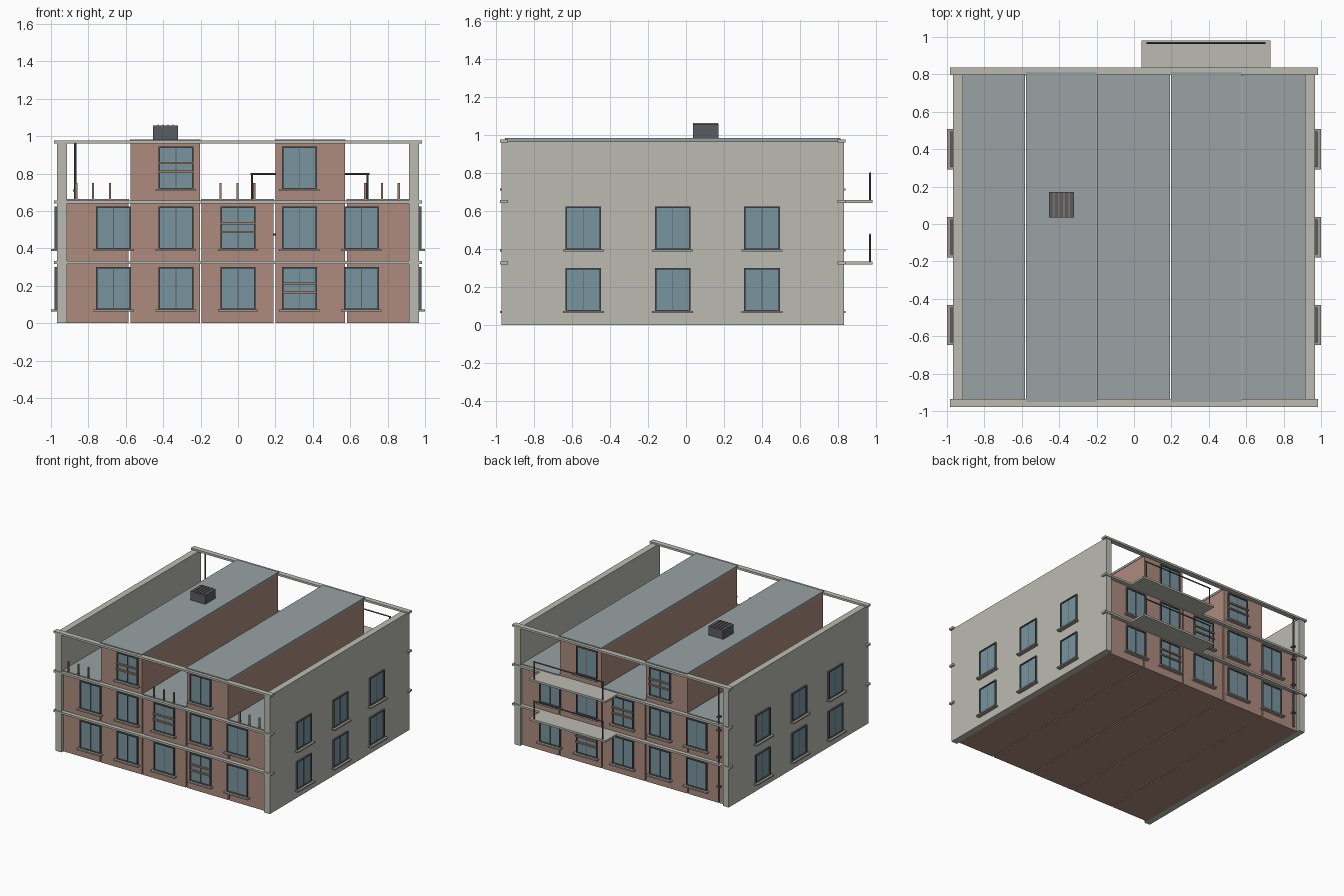
import bpy, bmesh, math
from mathutils import Matrix, Vector

if "Cube" in bpy.data.objects:
    bpy.data.objects.remove(bpy.data.objects["Cube"])

CY = -0.07          # building's own centre line in y
HALF = 0.875        # brick half depth

def material(name, rgb):
    m = bpy.data.materials.new(name)
    m.diffuse_color = (*rgb, 1)
    m.use_nodes = True
    m.node_tree.nodes["Principled BSDF"].inputs["Base Color"].default_value = m.diffuse_color
    return m

STONE = material("stone", (0.50, 0.50, 0.45))
BRICK = material("brick", (0.42, 0.26, 0.21))
SLATE = material("slate", (0.32, 0.36, 0.37))
GLASS = material("glass", (0.19, 0.30, 0.35))
DARK = material("dark_metal", (0.10, 0.11, 0.12))
SILL = material("sill_stone", (0.36, 0.34, 0.30))
WOOD = material("wood", (0.36, 0.23, 0.15))

def boxes(name, mat, items, matrix=Matrix()):
    """One object from boxes given as (x0, x1, y0, y1, z0, z1)."""
    bm = bmesh.new()
    for x0, x1, y0, y1, z0, z1 in items:
        m = Matrix.Translation(((x0 + x1) / 2, (y0 + y1) / 2, (z0 + z1) / 2))
        m = m @ Matrix.Diagonal((x1 - x0, y1 - y0, z1 - z0, 1))
        bmesh.ops.create_cube(bm, size=1, matrix=matrix @ m)
    return finish(name, mat, bm)

def finish(name, mat, bm):
    me = bpy.data.meshes.new(name)
    bm.to_mesh(me)
    bm.free()
    me.materials.append(mat)
    ob = bpy.data.objects.new(name, me)
    bpy.context.collection.objects.link(ob)
    return ob

def rods(name, mat, items, sides=8):
    """One object from rods given as (start, end, radius)."""
    bm = bmesh.new()
    for a, b, r in items:
        a, b = Vector(a), Vector(b)
        rot = (b - a).to_track_quat('Z', 'Y').to_matrix().to_4x4()
        bmesh.ops.create_cone(bm, cap_ends=True, segments=sides, radius1=r, radius2=r,
                              depth=(b - a).length,
                              matrix=Matrix.Translation((a + b) / 2) @ rot)
    return finish(name, mat, bm)

def window(tag, matrix, bars=False):
    """Window facing -y: wall plane at y = 0, bottom of opening at z = 0."""
    w, h, t = 0.094, 0.23, 0.008
    boxes("glass_" + tag, GLASS, [(-w + t, w - t, -0.004, 0.01, t, h - t)], matrix)
    boxes("frame_" + tag, DARK, [
        (-w, -w + t, -0.013, 0.01, 0, h), (w - t, w, -0.013, 0.01, 0, h),
        (-w + t, w - t, -0.013, 0.01, h - t, h), (-w + t, w - t, -0.013, 0.01, 0, t),
        (-0.002, 0.002, -0.007, 0.0, t, h - t)], matrix)
    boxes("sill_" + tag, SILL, [(-0.108, 0.108, -0.033, 0.01, -0.008, 0.003)], matrix)
    if bars:
        boxes("guard_bars_" + tag, WOOD, [
            (-w, w, -0.024, -0.012, z - 0.006, z + 0.006) for z in (0.095, 0.142)], matrix)

# side walls
for side, s in (("left", -1), ("right", 1)):
    x0, x1 = sorted((s * 0.915, s * 0.967))
    boxes("side_wall_" + side, STONE, [(x0, x1, CY - 0.90, CY + 0.90, 0, 0.965)])

# brick bays with narrow gaps between them, each with a slate roof slab
edges = [-0.915, -0.58, -0.199, 0.195, 0.578, 0.915]
for i in range(5):
    x0, x1 = edges[i] + (0.005 if i else 0), edges[i + 1] - (0.005 if i < 4 else 0)
    top = 0.965 if i in (1, 3) else 0.645
    boxes(f"brick_bay_{i+1}", BRICK, [(x0, x1, CY - HALF, CY + HALF, 0, top)])
    boxes(f"roof_slab_{i+1}", SLATE,
          [(x0 - 0.003, x1 + 0.003, CY - 0.883, CY + 0.883, top, top + 0.018)])

# horizontal stone bands, front and back
for n, z in enumerate((0.325, 0.648, 0.968)):
    for side, y in (("front", CY - 0.887), ("back", CY + 0.887)):
        boxes(f"band_{side}_{n+1}", STONE,
              [(-0.983, 0.983, y - 0.021, y + 0.021, z - 0.008, z + 0.008)])

# front and back windows
cols = (-0.665, -0.332, 0.0, 0.328, 0.66)
rows = (0.07, 0.393, 0.715)
barred = {(3, 0), (2, 1), (1, 2)}
for r, z in enumerate(rows):
    for c, x in enumerate(cols):
        if r == 2 and c not in (1, 3):
            continue
        tag = f"{r+1}_{c+1}"
        window("front_" + tag, Matrix.Translation((x, CY - HALF, z)), (c, r) in barred)
        window("back_" + tag, Matrix.Translation((x, CY + HALF, z))
               @ Matrix.Rotation(math.pi, 4, 'Z'), (c, r) in barred)

# side windows
for r, z in enumerate(rows[:2]):
    for c, dy in enumerate((-0.47, 0, 0.47)):
        for side, s in (("left", -1), ("right", 1)):
            window(f"{side}_{r+1}_{c+1}", Matrix.Translation((s * 0.967, CY + dy, z))
                   @ Matrix.Rotation(s * math.pi / 2, 4, 'Z'))

# short terrace posts along the front
posts = [x for c in (-0.775, -0.003, 0.77) for x in (c - 0.09, c, c + 0.09)]
boxes("terrace_posts", WOOD,
      [(x - 0.006, x + 0.006, -0.956, -0.944, 0.65, 0.75) for x in posts])

# rear balconies with simple rails
for n, z in enumerate((0.325, 0.648)):
    boxes(f"balcony_slab_{n+1}", STONE, [(0.04, 0.73, 0.80, 0.98, z - 0.008, z + 0.008)])
    rods(f"balcony_rail_{n+1}", DARK, [
        ((0.066, 0.968, z + 0.15), (0.702, 0.968, z + 0.15), 0.005),
        ((0.075, 0.968, z), (0.075, 0.968, z + 0.15), 0.005),
        ((0.693, 0.968, z), (0.693, 0.968, z + 0.15), 0.005)])

# drainpipe with brackets at the back
rods("drainpipe", DARK, [((-0.87, 0.82, 0.02), (-0.87, 0.82, 0.96), 0.007)])
boxes("drainpipe_brackets", DARK,
      [(-0.883, -0.857, 0.80, 0.832, z - 0.006, z + 0.006) for z in (0.14, 0.38, 0.60, 0.71)])

# roof vent with slats
boxes("roof_vent", DARK, [(-0.455, -0.32, 0.036, 0.17, 0.98, 1.056)])
boxes("roof_vent_slats", WOOD,
      [(x - 0.003, x + 0.003, 0.038, 0.168, 1.05, 1.062)
       for x in (-0.428, -0.401, -0.374, -0.347)])
